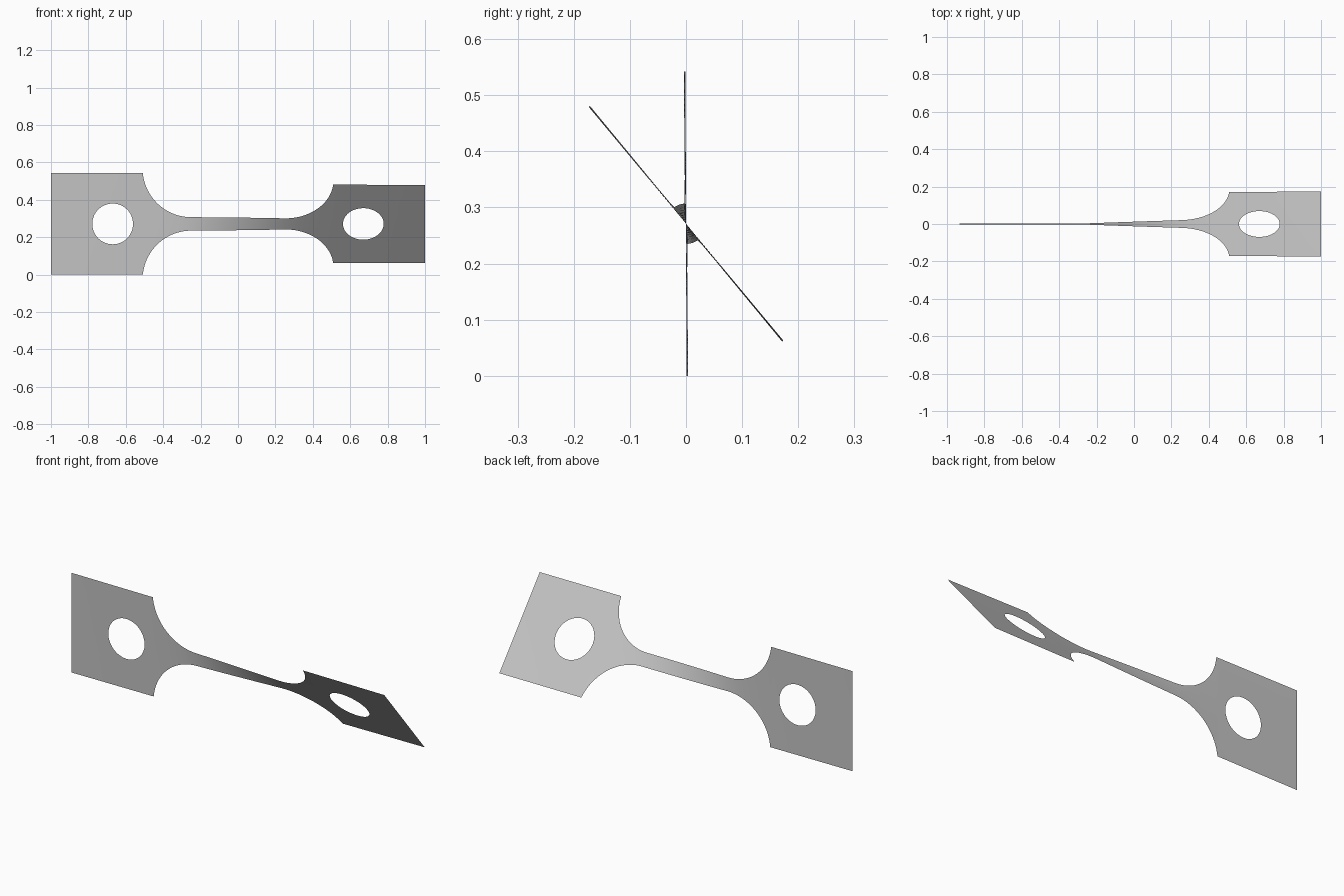
import bpy, bmesh, math
from mathutils import Vector

if "Cube" in bpy.data.objects:
    bpy.data.objects.remove(bpy.data.objects["Cube"])

TAB_HALF, NECK_HALF = 0.271, 0.036      # half widths of end tabs and neck
TAB_X, NECK_X, FILLET = 0.509, 0.25, 0.26
HOLE_X, HOLE_R = 0.67, 0.109
ROWS = 16
CENTRE_Z = 0.271

# Twist in degrees away from the middle, by distance along the bar
TWIST = [(0, 0), (0.25, 14.5), (0.32, 17.2), (0.4, 18.5), (0.51, 19.2), (1, 19.8)]


def twist(x):
    d = abs(x)
    for (a, ta), (b, tb) in zip(TWIST, TWIST[1:]):
        if d <= b + 1e-6:
            t = ta + (tb - ta) * (d - a) / (b - a)
            break
    return math.radians(20 + math.copysign(t, x))


def steps(a, b, n):
    return [a + (b - a) * i / n for i in range(n)]


def bridge(bm, rows, closed=False):
    """Fill quads between successive rows of flat (x, width) points."""
    grid = [[bm.verts.new((x, 0, w)) for x, w in row] for row in rows]
    for r, s in zip(grid, grid[1:]):
        n = len(r)
        for i in range(n if closed else n - 1):
            j = (i + 1) % n
            bm.faces.new((r[i], r[j], s[j], s[i]))


bm = bmesh.new()

# Neck with its circular fillets
fillet = []
for i in range(25):
    a = math.asin((TAB_X - NECK_X) / FILLET) * i / 24
    fillet.append((NECK_X + FILLET * math.sin(a),
                   NECK_HALF + FILLET * (1 - math.cos(a))))
fillet[-1] = (TAB_X, TAB_HALF)
profile = [(-x, h) for x, h in reversed(fillet)]
profile += [(x, NECK_HALF) for x in steps(-NECK_X, NECK_X, 30)[1:]] + fillet
bridge(bm, [[(x, h * (2 * i / ROWS - 1)) for i in range(ROWS + 1)]
            for x, h in profile])

# End tabs, each a ring of faces between a round hole and a rectangle
for side in (-1, 1):
    outer = [(TAB_X, w) for w in steps(-TAB_HALF, TAB_HALF, ROWS)]
    outer += [(x, TAB_HALF) for x in steps(TAB_X, 1, ROWS)]
    outer += [(1, w) for w in steps(TAB_HALF, -TAB_HALF, ROWS)]
    outer += [(x, -TAB_HALF) for x in steps(1, TAB_X, ROWS)]
    rings = []
    for k in range(7):
        ring = []
        for x, w in outer:
            rim = Vector((x - HOLE_X, w)).normalized() * HOLE_R
            p = Vector((HOLE_X, 0)) + rim
            p = p.lerp(Vector((x, w)), k / 6)
            ring.append((side * p.x, p.y))
        rings.append(ring)
    bridge(bm, rings, closed=True)

bmesh.ops.remove_doubles(bm, verts=bm.verts, dist=0.0005)
bmesh.ops.recalc_face_normals(bm, faces=bm.faces)
bm.faces.ensure_lookup_table()
bm.normal_update()
if bm.faces[0].normal.y > 0:
    bmesh.ops.reverse_faces(bm, faces=bm.faces)

# Twist the flat sheet about its long axis
for v in bm.verts:
    x, _, w = v.co
    a = twist(x)
    v.co = (x, -w * math.sin(a), CENTRE_Z + w * math.cos(a))

mesh = bpy.data.meshes.new("twisted_strip")
bm.to_mesh(mesh)
bm.free()
strip = bpy.data.objects.new("twisted_strip", mesh)
bpy.context.collection.objects.link(strip)

# Plain grey finish
grey = bpy.data.materials.new("light_grey")
grey.use_nodes = True
colour = (0.55, 0.55, 0.55, 1)
grey.diffuse_color = colour
grey.node_tree.nodes["Principled BSDF"].inputs["Base Color"].default_value = colour
mesh.materials.append(grey)

bpy.context.view_layer.objects.active = strip
strip.select_set(True)
bpy.ops.object.shade_smooth_by_angle()
